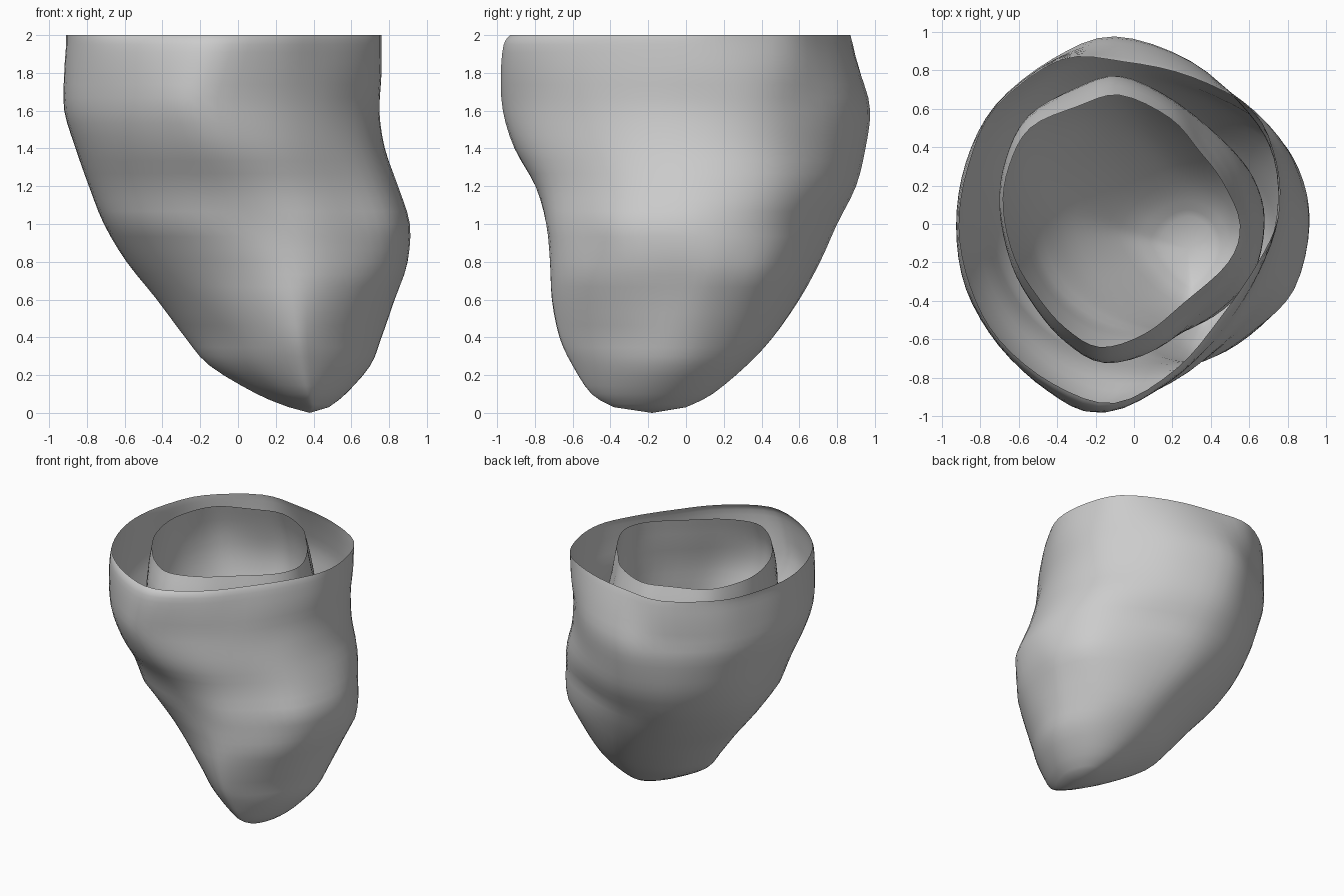
import bpy, bmesh

if "Cube" in bpy.data.objects:
    bpy.data.objects.remove(bpy.data.objects["Cube"], do_unlink=True)

grey = bpy.data.materials.new("light_grey")
grey.use_nodes = True
grey.diffuse_color = (0.6, 0.6, 0.6, 1)
grey.node_tree.nodes["Principled BSDF"].inputs["Base Color"].default_value = grey.diffuse_color


def spline(a, b, c, d, t):
    """Catmull-Rom between tuples b and c."""
    return tuple(q + 0.5 * t * (r - p + t * (2 * p - 5 * q + 4 * r - s + t * (3 * (q - r) + s - p)))
                 for p, q, r, s in zip(a, b, c, d))


def refine(points, steps, closed):
    """Smooth a chain or a loop of points."""
    n = len(points)
    pick = (lambda i: points[i % n]) if closed else (lambda i: points[max(0, min(n - 1, i))])
    out = [spline(pick(i - 1), pick(i), pick(i + 1), pick(i + 2), k / steps)
           for i in range(n if closed else n - 1) for k in range(steps)]
    return out if closed else out + [points[-1]]


def unit_loop(points):
    """Smooth a closed outline and fit it to the -1..1 square."""
    axes = []
    for axis in zip(*refine(points, 4, True)):
        lo, hi = min(axis), max(axis)
        axes.append([(2 * v - lo - hi) / (hi - lo) for v in axis])
    return list(zip(*axes))


def outline_at(keys, z):
    """Blend the keyed outlines (listed from the top down) at a height."""
    if z >= keys[0][0]:
        return keys[0][1]
    for (za, a), (zb, b) in zip(keys, keys[1:]):
        if z >= zb:
            t = (za - z) / (za - zb)
            return [(p[0] + t * (q[0] - p[0]), p[1] + t * (q[1] - p[1])) for p, q in zip(a, b)]
    return keys[-1][1]


def shell(name, levels, keys, apex):
    """Open-topped sack: levels hold z, x range and y range."""
    bm = bmesh.new()
    rings = []
    for z, x0, x1, y0, y1 in refine(levels, 3, False):
        rings.append([bm.verts.new(((x0 + x1 + u * (x1 - x0)) / 2, (y0 + y1 + v * (y1 - y0)) / 2, z))
                      for u, v in outline_at(keys, z)])
    n = len(rings[0])
    for upper, lower in zip(rings, rings[1:]):
        for i in range(n):
            j = (i + 1) % n
            bm.faces.new((upper[i], lower[i], lower[j], upper[j]))
    tip = bm.verts.new(apex)
    for i in range(n):
        bm.faces.new((rings[-1][i], tip, rings[-1][(i + 1) % n]))
    for f in bm.faces:
        f.smooth = True
    mesh = bpy.data.meshes.new(name)
    bm.to_mesh(mesh)
    bm.free()
    mesh.materials.append(grey)
    bpy.context.collection.objects.link(bpy.data.objects.new(name, mesh))


# Cross-section outlines, counter-clockwise from +x
rim = unit_loop([(.75, .05), (.74, .33), (.62, .6), (.3, .78), (-.05, .86), (-.38, .87), (-.72, .62), (-.86, .32),
                 (-.91, 0), (-.85, -.32), (-.7, -.6), (-.42, -.83), (-.1, -.93), (.22, -.75), (.45, -.48), (.64, -.2)])
shoulder = unit_loop([(.73, .05), (.72, .34), (.59, .58), (.3, .85), (-.1, .98), (-.42, .86), (-.72, .62),
                      (-.87, .33), (-.92, 0), (-.87, -.33), (-.7, -.62), (-.45, -.86), (-.2, -.97), (.15, -.83),
                      (.44, -.57), (.64, -.25)])
body = unit_loop([(.91, 0), (.84, .31), (.66, .53), (.34, .7), (0, .8), (-.3, .74), (-.53, .55), (-.68, .3),
                  (-.71, .03), (-.66, -.25), (-.5, -.49), (-.24, -.66), (.08, -.73), (.36, -.71), (.62, -.55),
                  (.83, -.34)])
waist = unit_loop([(.88, 0), (.87, .2), (.76, .42), (.48, .59), (.1, .68), (-.15, .62), (-.36, .47), (-.52, .25),
                   (-.56, .03), (-.49, -.2), (-.34, -.4), (-.1, -.58), (.2, -.71), (.42, -.69), (.66, -.53),
                   (.82, -.3)])
low = unit_loop([(.76, -.1), (.74, .1), (.62, .3), (.45, .42), (.25, .46), (.05, .4), (-.12, .28), (-.24, .12),
                 (-.28, 0), (-.23, -.15), (-.12, -.32), (.06, -.52), (.28, -.67), (.4, -.64), (.56, -.5),
                 (.69, -.31)])
inner_rim = unit_loop([(.54, 0), (.45, .22), (.33, .38), (.18, .55), (-.08, .67), (-.3, .61), (-.54, .5), (-.65, .3),
                       (-.68, .08), (-.62, -.18), (-.5, -.38), (-.36, -.54), (-.18, -.64), (.05, -.57), (.25, -.41),
                       (.48, -.2)])

# Outer wall
shell("outer_wall", [
    (2, -.91, .76, -.93, .87), (1.95, -.91, .76, -.965, .89), (1.8, -.92, .76, -.98, .935),
    (1.6, -.92, .75, -.97, .975), (1.4, -.86, .78, -.91, .95), (1.2, -.79, .85, -.8, .9), (1, -.71, .91, -.74, .8),
    (.8, -.59, .9, -.72, .71), (.6, -.43, .83, -.71, .6), (.4, -.28, .76, -.67, .46),
    (.25, -.15, .7, -.6, .32), (.1, .1, .57, -.5, .14), (.03, .27, .48, -.38, 0)],
    [(2, rim), (1.65, shoulder), (1, body), (.72, waist), (.4, low)], (.38, -.18, 0))

# Inner chamber
shell("inner_chamber", [
    (2, -.68, .55, -.64, .67), (1.8, -.7, .58, -.71, .74), (1.6, -.69, .6, -.72, .77),
    (1.4, -.64, .63, -.66, .74), (1.2, -.57, .66, -.6, .66), (1, -.48, .68, -.56, .56),
    (.8, -.36, .67, -.54, .45), (.6, -.19, .61, -.49, .31), (.45, -.03, .53, -.41, .17), (.36, .13, .42, -.3, .04)],
    [(1.8, inner_rim), (1.1, body), (.8, waist), (.5, low)], (.28, -.13, .33))
